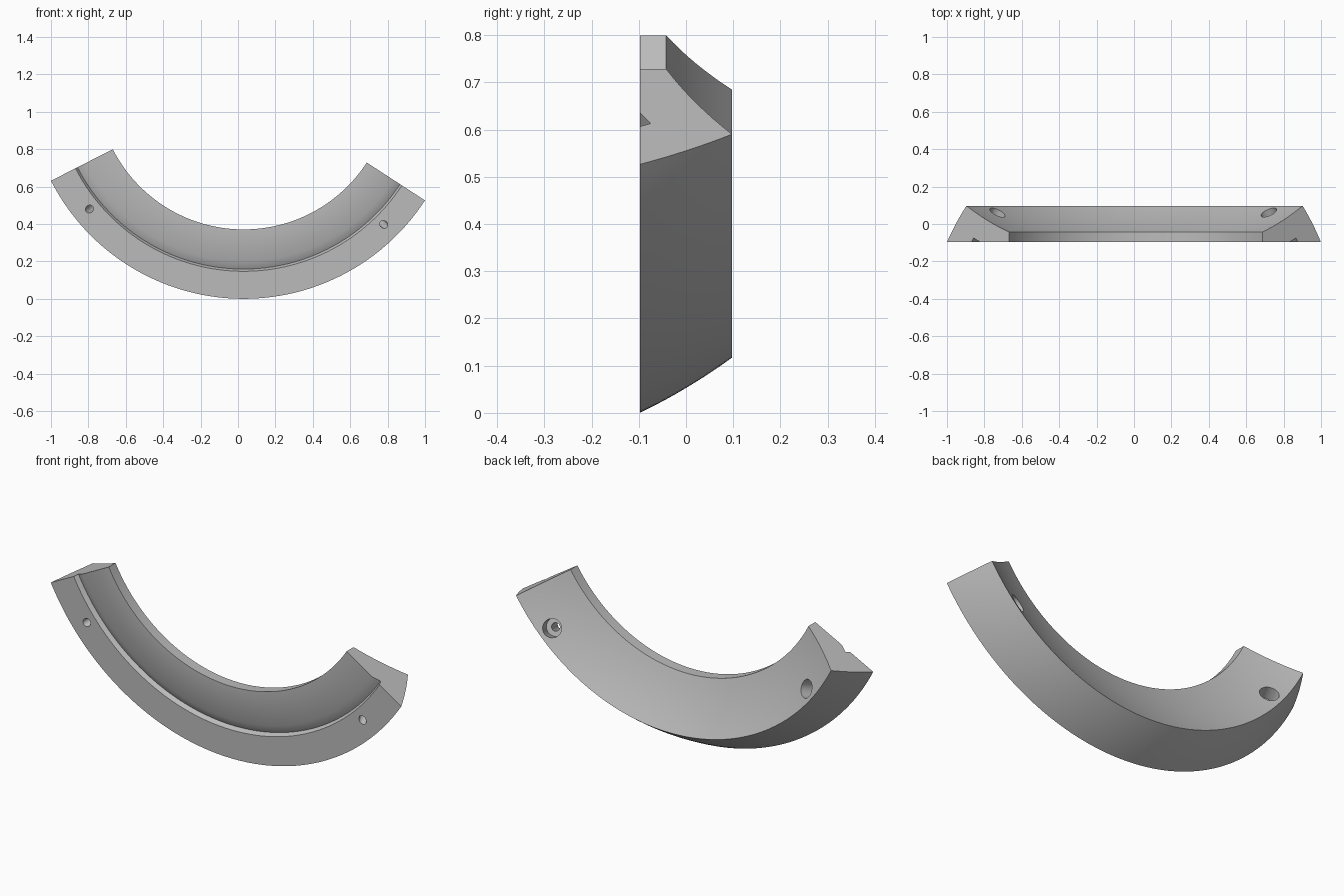
import bpy, bmesh, math
from mathutils import Vector

cube = bpy.data.objects.get("Cube")
if cube:
    bpy.data.objects.remove(cube, do_unlink=True)

# Arc frame: the section is swept 120 degrees about an axis along y
R_OUT, R_IN = 1.156, 0.785
CX, CZ = 0.03, R_OUT
START, END = math.radians(207), math.radians(327)
HALF_Y = 0.0975
STEPS = 96


def place(r, y, a):
    return Vector((CX + r * math.cos(a), y, CZ + r * math.sin(a)))


def bowed(p, q, sag, n=8):
    """Points from p up to (not including) q, bowed sideways by sag."""
    p, q = Vector(p), Vector(q)
    d = (q - p).normalized()
    side = Vector((d.y, -d.x))
    return [p.lerp(q, i / n) + side * sag * 4 * (i / n) * (1 - i / n) for i in range(n)]


def new_object(name, bm):
    bmesh.ops.recalc_face_normals(bm, faces=bm.faces)
    mesh = bpy.data.meshes.new(name)
    bm.to_mesh(mesh)
    bm.free()
    obj = bpy.data.objects.new(name, mesh)
    bpy.context.collection.objects.link(obj)
    return obj


# Cross-section as (radius, y): convex rim, concave dish, inner wall, V groove
outer_front, back_ridge = (R_OUT, -HALF_Y), (1.039, HALF_Y)
dish_inner = (R_IN, -0.042)
section = bowed(outer_front, back_ridge, 0.005)
section += bowed(back_ridge, dish_inner, -0.008)
section += [Vector(p) for p in (dish_inner, (R_IN, -HALF_Y), (0.955, -HALF_Y),
                                (0.997, -0.0745), (1.009, -HALF_Y))]

# Sweep the section into the ring segment
bm = bmesh.new()
rings = []
for i in range(STEPS + 1):
    a = START + (END - START) * i / STEPS
    rings.append([bm.verts.new(place(p.x, p.y, a)) for p in section])
for r0, r1 in zip(rings, rings[1:]):
    for k in range(len(section)):
        j = (k + 1) % len(section)
        bm.faces.new((r0[k], r0[j], r1[j], r1[k]))
bm.faces.new(rings[0])
bm.faces.new(rings[-1])
segment = new_object("ring_segment", bm)

# Grey material
grey = bpy.data.materials.new("grey")
grey.use_nodes = True
colour = (0.5, 0.5, 0.5, 1)
grey.diffuse_color = colour
grey.node_tree.nodes["Principled BSDF"].inputs["Base Color"].default_value = colour
segment.data.materials.append(grey)

bpy.ops.object.select_all(action='DESELECT')
segment.select_set(True)
bpy.context.view_layer.objects.active = segment


def drill(start, end, radius):
    """Cut a round hole between two points."""
    axis = end - start
    bm = bmesh.new()
    bmesh.ops.create_cone(bm, cap_ends=True, segments=32, radius1=radius,
                          radius2=radius, depth=axis.length)
    turn = axis.to_track_quat('Z', 'Y').to_matrix().to_4x4()
    bm.transform(turn)
    bmesh.ops.translate(bm, verts=bm.verts, vec=(start + end) / 2)
    cutter = new_object("hole_cutter", bm)
    cutter.hide_render = True
    mod = segment.modifiers.new("hole", 'BOOLEAN')
    mod.operation = 'DIFFERENCE'
    mod.solver = 'EXACT'
    mod.object = cutter
    bpy.ops.object.modifier_apply(modifier=mod.name)
    bpy.data.objects.remove(cutter, do_unlink=True)


# Counterbored screw holes, square to the dish, near each end
inset = math.radians(12.35)
for a in (START + inset, END - inset):
    front = place(1.066, -HALF_Y, a)
    back = place(0.983, 0.062, a)
    d = (back - front).normalized()
    drill(front - d * 0.1, back + d * 0.1, 0.02)
    drill(back - d * 0.07, back + d * 0.1, 0.045)

# Smooth curved faces, keep the rims and groove wall crisp
bpy.ops.object.shade_smooth_by_angle(angle=math.radians(32))
